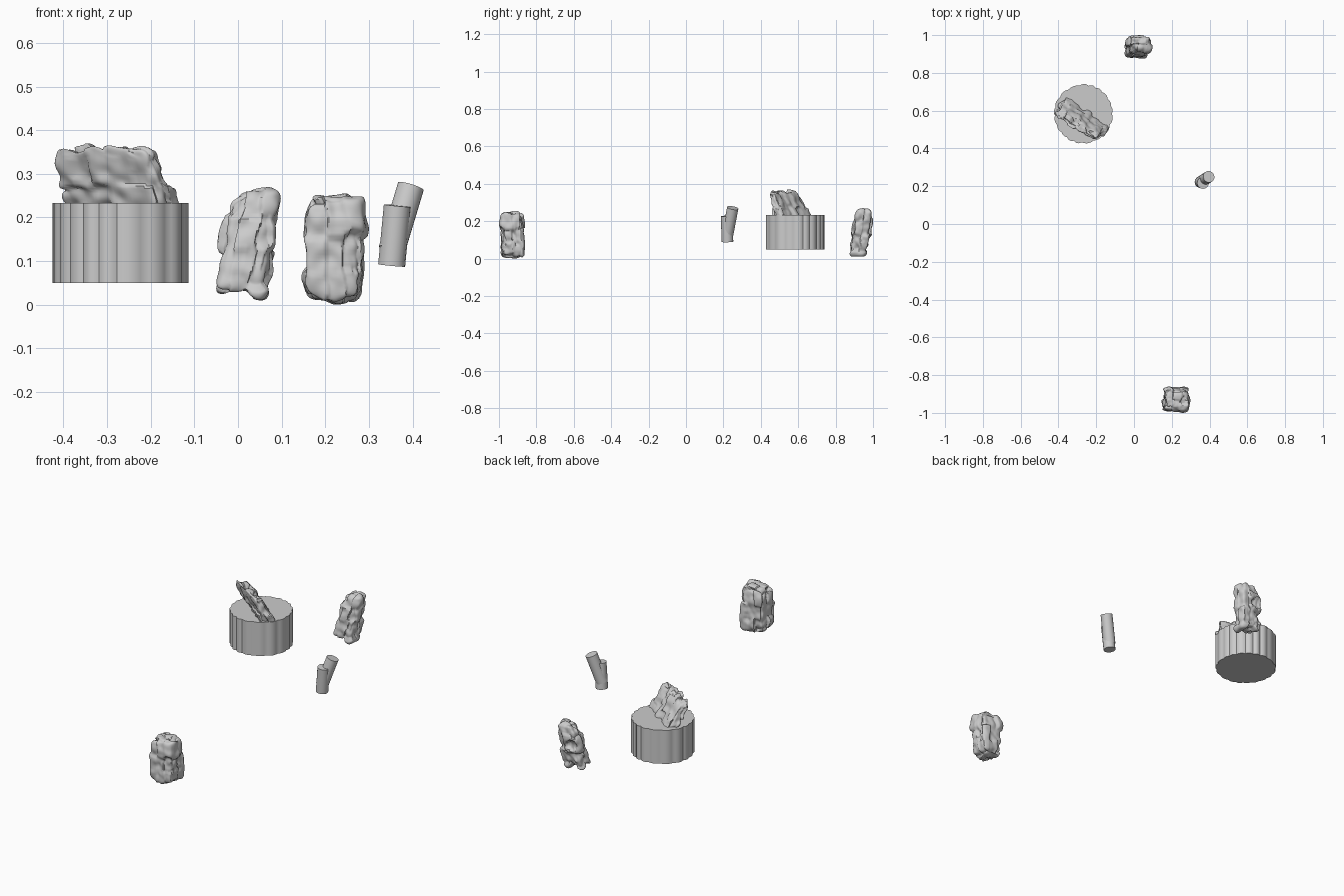
import bpy, bmesh, math, random
from mathutils import Vector, noise

cube = bpy.data.objects.get("Cube")
if cube:
    bpy.data.objects.remove(cube, do_unlink=True)


def finish(name, bm, angle):
    bmesh.ops.recalc_face_normals(bm, faces=bm.faces)
    mesh = bpy.data.meshes.new(name)
    bm.to_mesh(mesh)
    bm.free()
    obj = bpy.data.objects.new(name, mesh)
    bpy.context.collection.objects.link(obj)
    bpy.ops.object.select_all(action='DESELECT')
    obj.select_set(True)
    bpy.context.view_layer.objects.active = obj
    bpy.ops.object.shade_smooth_by_angle(angle=math.radians(angle))
    return obj


def bark_chunk(name, bottom, top, foot, head, turn, lo, hi, seed, step=0.012):
    """Rounded block from bottom to top, broken into upright plates, fitted to lo..hi."""
    bottom, top, lo, hi = map(Vector, (bottom, top, lo, hi))
    offset = Vector((seed, seed * 2.3, seed * 0.7))
    bm = bmesh.new()
    bmesh.ops.create_cube(bm, size=2)
    bmesh.ops.subdivide_edges(bm, edges=bm.edges[:], cuts=27, use_grid_fill=True)
    for v in bm.verts:
        p = v.co.copy()
        p *= max(map(abs, p)) / sum(abs(c) ** 5 for c in p) ** 0.2
        t = (p.z + 1) / 2
        sx, sy = (a + (b - a) * t for a, b in zip(foot, head))
        flat = Vector((p.x * sx, p.y * sy, 0))
        spot = flat + Vector((0, 0, t * (top.z - bottom.z)))
        warp = noise.noise_vector(spot * 18 + offset) * 0.25
        q = Vector((spot.x * 24, spot.y * 24, spot.z * 11)) + warp + offset
        plate = noise.cell(q) * step + noise.noise(spot * 30 + offset) * 0.009
        out = Vector((p.x, p.y, 0))
        if out.length > 0:
            flat += out.normalized() * plate * min(1, out.length * 1.5)
        flat.z = plate * 1.3 * p.z ** 3
        c, s = math.cos(turn), math.sin(turn)
        v.co = bottom.lerp(top, t) + Vector((flat.x * c - flat.y * s,
                                             flat.x * s + flat.y * c, flat.z))
    bmesh.ops.smooth_vert(bm, verts=bm.verts[:], factor=0.35,
                          use_axis_x=True, use_axis_y=True, use_axis_z=True)
    low = [min(v.co[i] for v in bm.verts) for i in range(3)]
    high = [max(v.co[i] for v in bm.verts) for i in range(3)]
    for v in bm.verts:
        for i in range(3):
            f = (v.co[i] - low[i]) / (high[i] - low[i])
            v.co[i] = lo[i] + f * (hi[i] - lo[i])
    return finish(name, bm, 50)


def rod(name, start, end, radius, sides=16):
    """Capped cylinder between two points."""
    start, end = Vector(start), Vector(end)
    axis = end - start
    bm = bmesh.new()
    bmesh.ops.create_cone(bm, cap_ends=True, segments=sides, radius1=radius,
                          radius2=radius, depth=axis.length)
    turn = axis.to_track_quat('Z', 'Y')
    for v in bm.verts:
        v.co = turn @ v.co + (start + end) / 2
    return finish(name, bm, 40)


# Stump: irregular scalloped outline, extruded straight up
random.seed(4)
bm = bmesh.new()
rim = []
lobes, per_lobe = 19, 6
widths = [random.uniform(0.7, 1.3) for _ in range(lobes)]
angle = 0
for w in widths:
    span = w / sum(widths) * math.tau
    depth = random.uniform(0.004, 0.008)
    for k in range(per_lobe):
        r = 0.151 + depth * math.sin(math.pi * k / per_lobe)
        a = angle + span * k / per_lobe
        rim.append(bm.verts.new((-0.268 + r * math.cos(a), 0.583 + r * math.sin(a), 0.05)))
    angle += span
base = bm.faces.new(rim)
grown = bmesh.ops.extrude_face_region(bm, geom=[base], use_keep_orig=True)
for v in grown["geom"]:
    if isinstance(v, bmesh.types.BMVert):
        v.co.z = 0.233
finish("stump", bm, 35)

# Splintered slab leaning forward out of the stump top
bark_chunk("stump_splinter", (-0.26, 0.575, 0.19), (-0.30, 0.515, 0.37),
           (0.15, 0.036), (0.125, 0.022), math.radians(-33),
           (-0.42, 0.45, 0.19), (-0.135, 0.675, 0.37), seed=3.1)

# Loose bark chunks
bark_chunk("front_bark_chunk", (0.222, -0.927, 0), (0.222, -0.93, 0.253),
           (0.065, 0.055), (0.066, 0.058), 0,
           (0.145, -1, 0), (0.30, -0.86, 0.255), seed=7.4)
bark_chunk("back_bark_chunk", (0.008, 0.923, 0.01), (0.04, 0.955, 0.27),
           (0.054, 0.045), (0.048, 0.042), 0,
           (-0.05, 0.875, 0.01), (0.098, 1, 0.27), seed=12.6)

# Forked twig
rod("twig_stem", (0.352, 0.222, 0.09), (0.365, 0.217, 0.227), 0.031)
rod("twig_branch", (0.352, 0.222, 0.125), (0.396, 0.25, 0.271), 0.031)
